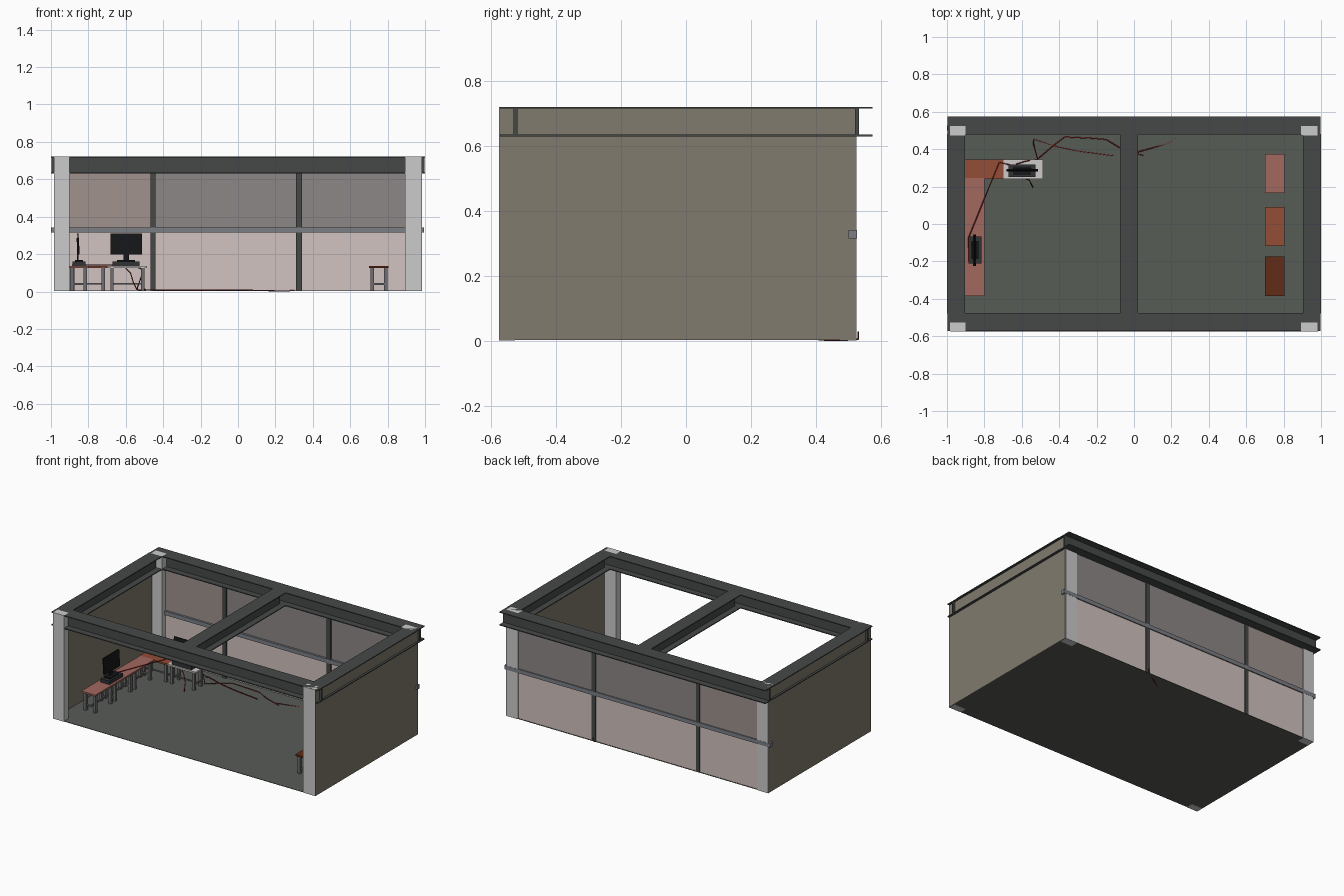
import bpy, bmesh
from mathutils import Vector, Matrix

if "Cube" in bpy.data.objects:
    bpy.data.objects.remove(bpy.data.objects["Cube"])


def material(name, r, g, b):
    # display colour (0-255) to linear
    m = bpy.data.materials.new(name)
    m.diffuse_color = tuple((c / 255) ** 2.2 for c in (r, g, b)) + (1,)
    m.use_nodes = True
    m.node_tree.nodes["Principled BSDF"].inputs["Base Color"].default_value = m.diffuse_color
    return m


STEEL = material("dark_steel", 72, 74, 74)
WALL = material("warm_grey", 128, 122, 110)
FLOOR = material("floor_grey", 88, 92, 86)
COLUMN = material("pale_grey", 190, 190, 190)
RAIL = material("rail_grey", 122, 126, 132)
LOWER = material("lower_panel", 208, 194, 190)
UPPER = material("upper_panel", 140, 134, 134)
UPPER_WARM = material("upper_panel_warm", 158, 145, 140)
PINK = material("wood_pink", 160, 104, 94)
ORANGE = material("wood_orange", 146, 78, 58)
BROWN = material("wood_brown", 98, 48, 28)
WHITE = material("white_top", 205, 203, 200)
LEG = material("leg_grey", 110, 110, 112)
BLACK = material("black_plastic", 28, 29, 30)
CASE = material("case_grey", 52, 54, 55)
RED = material("cable_red", 125, 32, 32)


def boxes(name, spans, mat, matrix=None):
    """One object from boxes given as (x0, x1, y0, y1, z0, z1)."""
    bm = bmesh.new()
    for x0, x1, y0, y1, z0, z1 in spans:
        centre = Vector(((x0 + x1) / 2, (y0 + y1) / 2, (z0 + z1) / 2))
        size = Matrix.Diagonal((x1 - x0, y1 - y0, z1 - z0, 1))
        bmesh.ops.create_cube(bm, size=1, matrix=Matrix.Translation(centre) @ size)
    me = bpy.data.meshes.new(name)
    bm.to_mesh(me)
    bm.free()
    me.materials.append(mat)
    ob = bpy.data.objects.new(name, me)
    bpy.context.collection.objects.link(ob)
    if matrix is not None:
        ob.matrix_world = matrix
    return ob


def i_beam(name, axis, centre, a, b):
    """I-section roof beam along x or y."""
    z0, z1, t, half, web = 0.630, 0.722, 0.006, 0.048, 0.006
    parts = [(half, z0, z0 + t), (half, z1 - t, z1), (web, z0 + t, z1 - t)]
    spans = []
    for h, lo, hi in parts:
        lat = (centre - h, centre + h)
        spans.append((a, b, *lat, lo, hi) if axis == "x" else (*lat, a, b, lo, hi))
    boxes(name, spans, STEEL)


def desk(name, x, y, along_y, mat):
    """Small desk 0.21 x 0.105 with four legs and stretchers."""
    L, W = 0.105, 0.0525
    m = Matrix.Translation((x, y, 0))
    if along_y:
        m = m @ Matrix.Rotation(1.5707963, 4, "Z")
    boxes(name + "_top", [(-L, L, -W, W, 0.126, 0.137)], mat, m)
    lx, ly, r = 0.082, 0.036, 0.009
    legs = [(sx * lx - r, sx * lx + r, sy * ly - r, sy * ly + r, 0.005, 0.126)
            for sx in (-1, 1) for sy in (-1, 1)]
    bars = [(s * lx - .004, s * lx + .004, -ly, ly, 0.036, 0.046) for s in (-1, 1)]
    bars.append((-lx, lx, -0.004, 0.004, 0.037, 0.045))
    boxes(name + "_legs", legs + bars, LEG, m)


def computer(name, x, y, angle):
    """Flat case with a screen standing on it, facing local -y."""
    m = Matrix.Translation((x, y, 0.137)) @ Matrix.Rotation(angle, 4, "Z")
    boxes(name + "_case", [(-.072, .072, -.034, .034, 0, .024)], CASE, m)
    boxes(name + "_stand", [(-.048, .048, -.022, .022, .024, .032),
                            (-.014, .014, .004, .012, .032, .09)], BLACK, m)
    tilt = m @ Matrix.Translation((0, 0, 0.06)) @ Matrix.Rotation(-0.06, 4, "X")
    boxes(name + "_screen", [(-.085, .085, -.004, .003, 0, .113),
                             (-.05, .05, .003, .008, .02, .09)], BLACK, tilt)


def cable(name, pts):
    cu = bpy.data.curves.new(name, "CURVE")
    cu.dimensions = "3D"
    cu.bevel_depth = 0.003
    cu.bevel_resolution = 0
    cu.use_fill_caps = True
    sp = cu.splines.new("POLY")
    sp.points.add(len(pts) - 1)
    for p, co in zip(sp.points, pts):
        p.co = (*co, 1)
    cu.materials.append(RED)
    bpy.context.collection.objects.link(bpy.data.objects.new(name, cu))


# Floor and side walls
boxes("floor", [(-.98, .98, -.575, .523, .003, .006)], FLOOR)
for side, s in (("left", -1), ("right", 1)):
    x0, x1 = sorted((s * 0.979, s * 0.985))
    boxes(side + "_wall", [(x0, x1, -.575, .523, .003, .721)], WALL)

# Corner columns
for side, x0, x1 in (("left", -.984, -.902), ("right", .892, .981)):
    boxes("front_%s_column" % side, [(x0, x1, -.576, -.526, .002, .722)], COLUMN)
    boxes("back_%s_column" % side, [(x0, x1, .474, .525, .002, .722)], COLUMN)

# Roof frame of I-beams
i_beam("front_beam", "x", -0.525, -0.998, 0.998)
i_beam("back_beam", "x", 0.527, -0.998, 0.998)
i_beam("left_beam", "y", -0.952, -0.478, 0.48)
i_beam("right_beam", "y", 0.952, -0.478, 0.48)
i_beam("cross_beam", "y", -0.027, -0.478, 0.48)

# Back wall: panels, mullions, rail
cols = [(-.902, -.468), (-.442, .311), (.343, .892)]
boxes("lower_back_panels", [(a, b, .514, .519, .005, .318) for a, b in cols], LOWER)
boxes("upper_back_panels", [(a, b, .514, .519, .342, .632) for a, b in cols[1:]], UPPER)
boxes("upper_back_panel_left", [(*cols[0], .514, .519, .342, .632)], UPPER_WARM)
boxes("back_mullions", [(-.468, -.442, .503, .524, .005, .632),
                        (.311, .343, .503, .524, .005, .632)], STEEL)
boxes("back_rail", [(-1.0, .995, .5, .526, .316, .343)], RAIL)

# Desks: L-shaped group on the left, three on the right
for i, y in enumerate((-.28, -.07, .14)):
    desk("left_desk_%d" % (i + 1), -.853, y, True, PINK)
desk("corner_desk", -.802, .293, False, ORANGE)
desk("white_desk", -.592, .293, False, WHITE)
for i, (y, mat) in enumerate(((-.28, BROWN), (-.013, ORANGE), (.27, PINK))):
    desk("right_desk_%d" % (i + 1), .753, y, True, mat)

# Computers
computer("back_computer", -.598, .285, 0)
computer("left_computer", -.85, -.14, 1.5707963)

# Cables
cable("desk_cable", [(-.885, -.2, .142), (-.885, -.075, .142), (-.79, .16, .142),
                     (-.72, .33, .142), (-.64, .31, .142)])
cable("long_floor_cable", [(-.63, .32, .142), (-.575, .337, .142), (-.515, .345, .12),
                           (-.5, .36, .01), (-.43, .42, .009), (-.37, .465, .009),
                           (-.22, .458, .009), (-.15, .452, .009), (-.08, .41, .009),
                           (.05, .365, .009)])
cable("short_floor_cable", [(-.515, .345, .085), (-.538, .43, .02), (-.535, .453, .009),
                            (-.42, .415, .009), (-.3, .39, .009), (-.11, .365, .009)])
cable("hanging_cable", [(-.6, .25, .125), (-.575, .24, .1), (-.56, .235, .05),
                        (-.54, .195, .009)])
cable("wall_cable", [(.02, .385, .008), (.18, .43, .004), (.25, .48, .003),
                     (.325, .53, .006), (.325, .53, .03)])
